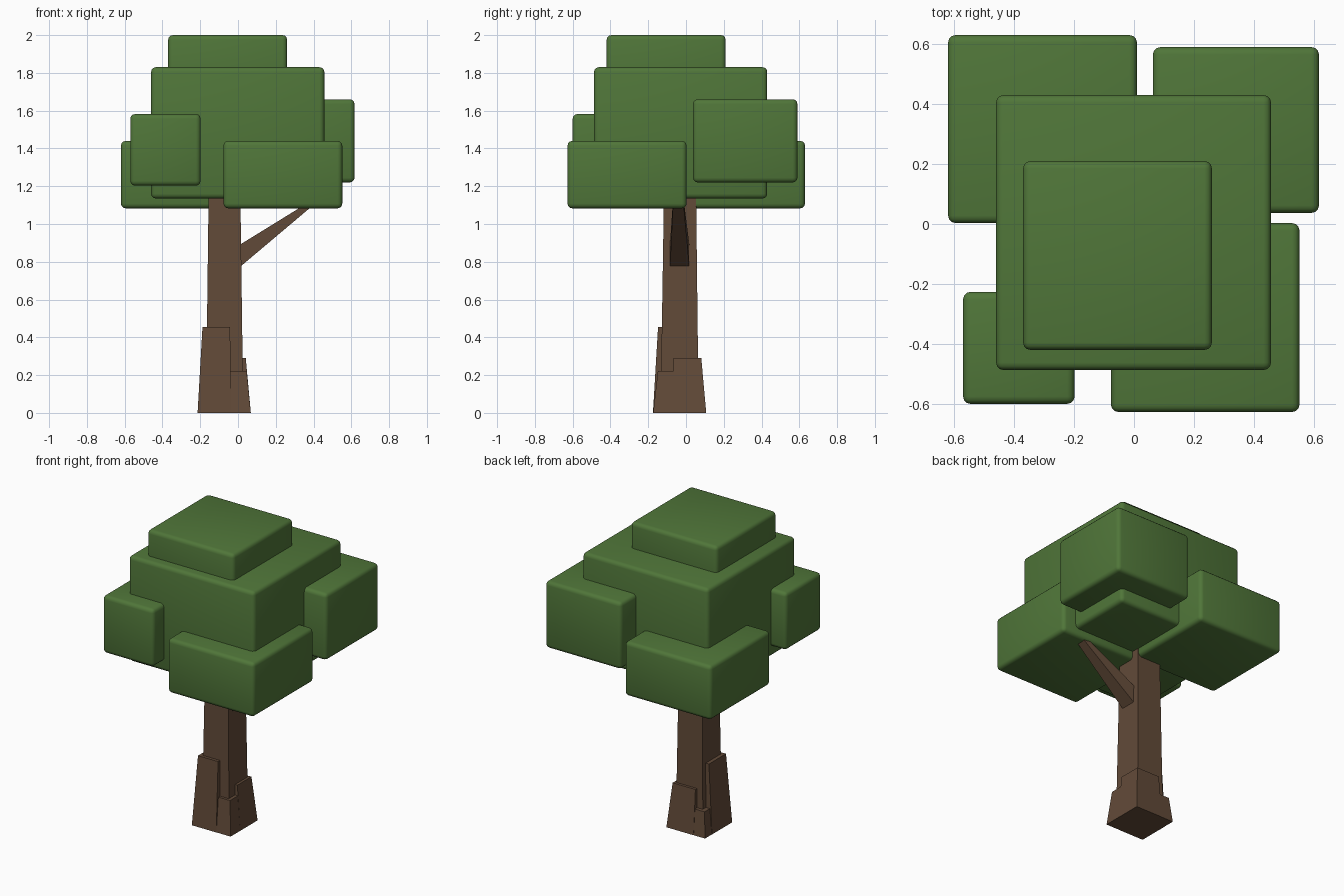
import bpy, bmesh

if "Cube" in bpy.data.objects:
    bpy.data.objects.remove(bpy.data.objects["Cube"])


def material(name, rgb):
    m = bpy.data.materials.new(name)
    m.diffuse_color = (*rgb, 1)
    m.use_nodes = True
    m.node_tree.nodes["Principled BSDF"].inputs["Base Color"].default_value = m.diffuse_color
    return m


LEAF = material("leaf green", (0.080, 0.181, 0.041))
BARK = material("bark brown", (0.122, 0.069, 0.040))


def prism(name, first, last, mat):
    """Six-sided block from two matching four-point loops."""
    bm = bmesh.new()
    a = [bm.verts.new(p) for p in first]
    b = [bm.verts.new(p) for p in last]
    bm.faces.new(a[::-1])
    bm.faces.new(b)
    for i in range(4):
        j = (i + 1) % 4
        bm.faces.new((a[i], a[j], b[j], b[i]))
    bmesh.ops.recalc_face_normals(bm, faces=bm.faces)
    me = bpy.data.meshes.new(name)
    bm.to_mesh(me)
    bm.free()
    me.materials.append(mat)
    ob = bpy.data.objects.new(name, me)
    bpy.context.collection.objects.link(ob)
    return ob


def rect(x0, x1, y0, y1, z):
    return [(x0, y0, z), (x1, y0, z), (x1, y1, z), (x0, y1, z)]


def side_rect(x, y0, y1, z0, z1):
    return [(x, y0, z0), (x, y1, z0), (x, y1, z1), (x, y0, z1)]


# Foliage: softly rounded blocks (x range, y range, z range)
foliage = {
    "foliage_top": (-0.37, 0.26, -0.42, 0.21, 1.64, 2.00),
    "foliage_main": (-0.46, 0.457, -0.487, 0.43, 1.135, 1.83),
    "foliage_back_left": (-0.62, 0.01, 0.003, 0.63, 1.083, 1.44),
    "foliage_back_right": (0.063, 0.617, 0.037, 0.59, 1.22, 1.66),
    "foliage_front_right": (-0.077, 0.552, -0.627, 0.003, 1.083, 1.44),
    "foliage_front_left": (-0.57, -0.198, -0.60, -0.226, 1.203, 1.582),
}
for name, (x0, x1, y0, y1, z0, z1) in foliage.items():
    ob = prism(name, rect(x0, x1, y0, y1, z0), rect(x0, x1, y0, y1, z1), LEAF)
    ob.data.polygons.foreach_set("use_smooth", [True] * 6)
    bev = ob.modifiers.new("round", 'BEVEL')
    bev.width = 0.025
    bev.segments = 3

# Trunk, slightly tapered
prism("trunk", rect(-0.17, 0.028, -0.135, 0.067, 0),
      rect(-0.155, 0.012, -0.116, 0.053, 1.2), BARK)

# Bark roots wrapped round the trunk corners
prism("root_front_left", rect(-0.214, -0.036, -0.175, 0.035, 0),
      rect(-0.188, -0.042, -0.148, 0.030, 0.455), BARK)
prism("root_front_right", rect(-0.036, 0.068, -0.174, -0.075, 0),
      rect(-0.039, 0.046, -0.149, -0.065, 0.222), BARK)
prism("root_back_right", rect(-0.13, 0.068, -0.075, 0.107, 0),
      rect(-0.125, 0.041, -0.065, 0.081, 0.29), BARK)
prism("root_back_left", rect(-0.213, -0.13, 0.035, 0.106, 0),
      rect(-0.197, -0.126, 0.031, 0.089, 0.165), BARK)

# Side branch narrowing up into the foliage
prism("branch", side_rect(-0.02, -0.086, 0.020, 0.747, 0.872),
      side_rect(0.42, -0.068, -0.014, 1.118, 1.143), BARK)
